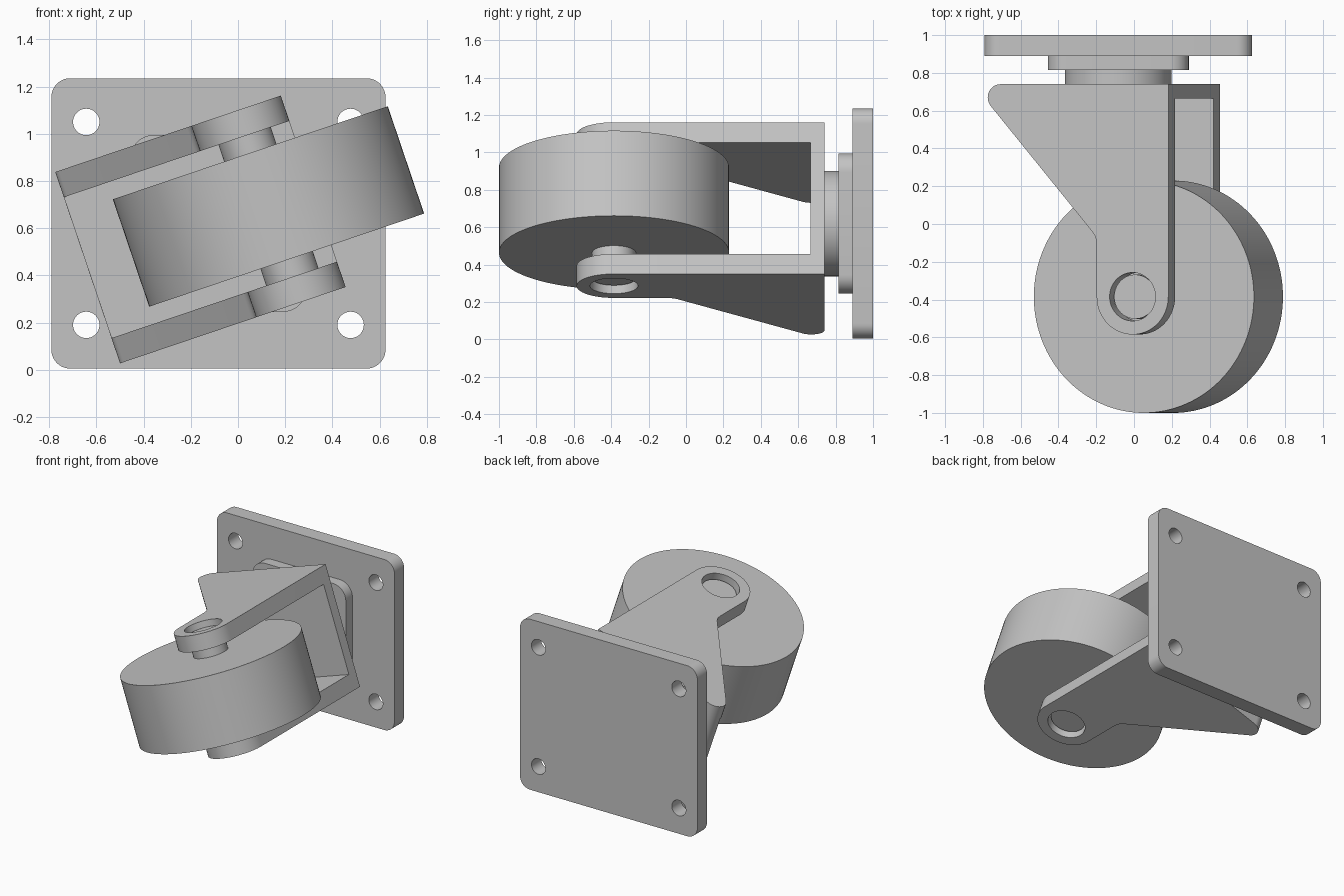
import bpy, bmesh
from math import radians, cos, sin, pi
from mathutils import Matrix, Vector

if "Cube" in bpy.data.objects:
    bpy.data.objects.remove(bpy.data.objects["Cube"], do_unlink=True)

grey = bpy.data.materials.new("light grey metal")
grey.use_nodes = True
grey.diffuse_color = (0.55, 0.55, 0.55, 1)
grey.node_tree.nodes["Principled BSDF"].inputs["Base Color"].default_value = (0.55, 0.55, 0.55, 1)

PIVOT = Vector((-0.083, 0, 0.62))            # swivel axis
MOUNT = Matrix.Translation(PIVOT)
SWIVEL = MOUNT @ Matrix.Rotation(radians(-18.7), 4, 'Y')
AXLE = (0.224, -0.385)                        # wheel axis in the swivelled frame


def arc(centre, radius, start, end, steps=16):
    angles = [radians(start + (end - start) * i / steps) for i in range(steps + 1)]
    return [(centre[0] + radius * cos(a), centre[1] + radius * sin(a)) for a in angles]


def circle(centre, radius, steps=96):
    return arc(centre, radius, 0, 360, steps)[:-1]


def rounded_rect(hx, hy, r):
    pts = []
    for k, (sx, sy) in enumerate([(1, 1), (-1, 1), (-1, -1), (1, -1)]):
        pts += arc((sx * (hx - r), sy * (hy - r)), r, 90 * k, 90 * k + 90, 10)
    return pts


def prism(name, outline, low, high, frame, along='Z'):
    """Extrude a flat outline along the local z or y axis."""
    bm = bmesh.new()
    place = (lambda p: (p[0], p[1], low)) if along == 'Z' else (lambda p: (p[0], low, p[1]))
    face = bm.faces.new([bm.verts.new(place(p)) for p in outline])
    new = bmesh.ops.extrude_face_region(bm, geom=[face])["geom"]
    shift = Vector((0, 0, high - low) if along == 'Z' else (0, high - low, 0))
    bmesh.ops.translate(bm, vec=shift, verts=[v for v in new if isinstance(v, bmesh.types.BMVert)])
    bmesh.ops.recalc_face_normals(bm, faces=bm.faces)
    bm.transform(frame)
    mesh = bpy.data.meshes.new(name)
    bm.to_mesh(mesh)
    bm.free()
    mesh.materials.append(grey)
    obj = bpy.data.objects.new(name, mesh)
    bpy.context.collection.objects.link(obj)
    return obj


def activate(obj):
    bpy.ops.object.select_all(action='DESELECT')
    obj.select_set(True)
    bpy.context.view_layer.objects.active = obj


def cut(obj, cutter):
    activate(obj)
    mod = obj.modifiers.new("cut", 'BOOLEAN')
    mod.operation, mod.solver, mod.object = 'DIFFERENCE', 'EXACT', cutter
    bpy.ops.object.modifier_apply(modifier=mod.name)
    bpy.data.objects.remove(cutter, do_unlink=True)


# Mounting plate with four bolt holes
plate = prism("mounting_plate", rounded_rect(0.708, 0.615, 0.08), 0.89, 1.0, MOUNT, 'Y')
for sx in (-1, 1):
    for sz in (-1, 1):
        cut(plate, prism("bolt_hole", circle((sx * 0.56, sz * 0.43), 0.056, 48), 0.8, 1.1, MOUNT, 'Y'))

# Spacer and swivel neck
spacer = prism("spacer_plate", rounded_rect(0.373, 0.375, 0.1), 0.815, 0.89, MOUNT, 'Y')
neck = prism("swivel_neck", circle((0, 0), 0.282), 0.74, 0.815, MOUNT, 'Y')

# Fork: side outline extruded across, then hollowed between the arms
side = arc((-0.515, 0.67), 0.07, 90, 221)
side += [(0.003, -0.045), (0.014, -0.062), (0.021, -0.082), (0.024, -0.11)]
side += arc(AXLE, 0.2, 180, 360, 40)
side += [(0.424, 0.74)]
fork = prism("fork", side, -0.428, 0.428, SWIVEL)
gap = [(-1, -1), (1, -1), (1, 0.665), (-1, 0.665)]
cut(fork, prism("fork_gap", gap, -0.315, 0.315, SWIVEL))
cut(fork, prism("axle_hole", circle(AXLE, 0.128), -0.6, 0.6, SWIVEL))

# Wheel and axle
wheel = prism("wheel", circle(AXLE, 0.615, 128), -0.24, 0.24, SWIVEL)
axle = prism("axle", circle(AXLE, 0.117), -0.385, 0.385, SWIVEL)

for part in (plate, spacer, neck, fork, wheel, axle):
    activate(part)
    bpy.ops.object.shade_smooth_by_angle(angle=radians(30))
